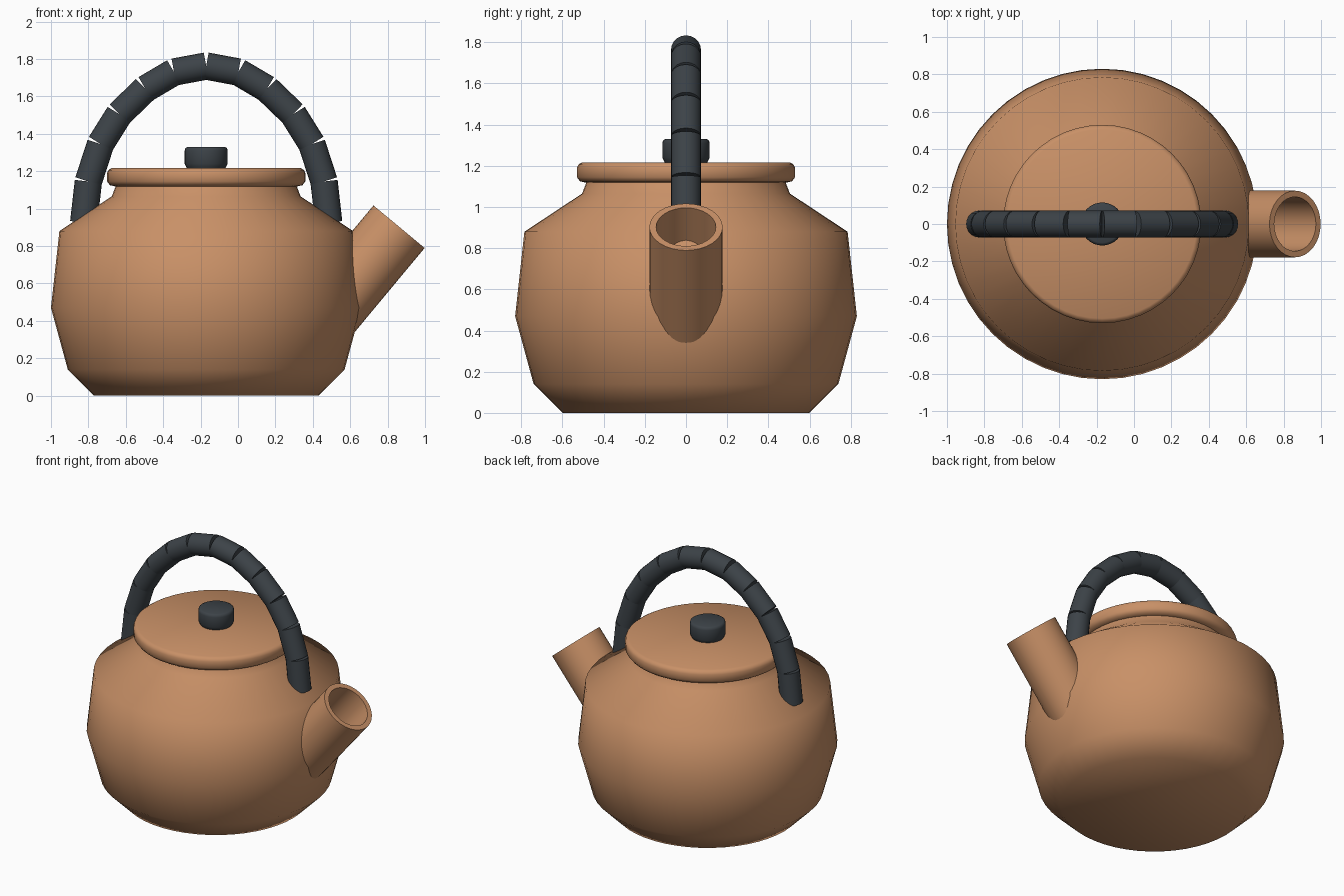
import bpy, bmesh, math
from mathutils import Vector

cube = bpy.data.objects.get("Cube")
if cube:
    bpy.data.objects.remove(cube, do_unlink=True)

AXIS_X = -0.17  # vertical axis of the pot


def material(name, rgb):
    mat = bpy.data.materials.new(name)
    mat.use_nodes = True
    colour = (*rgb, 1.0)
    mat.diffuse_color = colour
    bsdf = next(n for n in mat.node_tree.nodes if n.type == 'BSDF_PRINCIPLED')
    bsdf.inputs["Base Color"].default_value = colour
    return mat


clay = material("warm clay", (0.58, 0.28, 0.135))
charcoal = material("charcoal", (0.046, 0.056, 0.065))


def lathe(name, profile, origin, direction, sides, mat, angle, closed=False):
    """Spin (radius, height) points about an axis; open profiles get end caps."""
    bm = bmesh.new()
    rings = []
    for r, h in profile:
        rings.append([bm.verts.new((r * math.cos(a), r * math.sin(a), h))
                      for a in (2 * math.pi * i / sides for i in range(sides))])
    pairs = list(zip(rings, rings[1:]))
    if closed:
        pairs.append((rings[-1], rings[0]))
    else:
        bm.faces.new(rings[0][::-1])
        bm.faces.new(rings[-1])
    for low, high in pairs:
        for i in range(sides):
            j = (i + 1) % sides
            bm.faces.new((low[i], low[j], high[j], high[i]))
    bmesh.ops.recalc_face_normals(bm, faces=bm.faces)
    mesh = bpy.data.meshes.new(name)
    bm.to_mesh(mesh)
    bm.free()
    mesh.materials.append(mat)
    obj = bpy.data.objects.new(name, mesh)
    obj.location = origin
    obj.rotation_euler = Vector(direction).to_track_quat('Z', 'Y').to_euler()
    bpy.context.collection.objects.link(obj)
    bpy.ops.object.select_all(action='DESELECT')
    obj.select_set(True)
    bpy.context.view_layer.objects.active = obj
    bpy.ops.object.shade_smooth_by_angle(angle=math.radians(angle))
    return obj


UP = (0, 0, 1)

# Pot body with shoulder and neck
lathe("pot_body", [(0.60, 0), (0.74, 0.14), (0.83, 0.47), (0.785, 0.88),
                   (0.505, 1.065), (0.48, 1.13)], (AXIS_X, 0, 0), UP, 48, clay, 60)

# Lid with rounded rim
lathe("lid", [(0.485, 1.118), (0.515, 1.125), (0.53, 1.145), (0.53, 1.19),
              (0.523, 1.206), (0.505, 1.217)], (AXIS_X, 0, 0), UP, 48, clay, 50)

# Knob
lathe("lid_knob", [(0.10, 1.21), (0.108, 1.226), (0.115, 1.24), (0.115, 1.31),
                   (0.111, 1.324), (0.10, 1.33)], (AXIS_X, 0, 0), UP, 32, charcoal, 50)

# Hollow spout, its lower end buried in the body
lathe("spout", [(0.178, -0.70), (0.178, 0), (0.145, 0), (0.145, -0.70)],
      (0.861, 0, 0.903), (0.64, 0, 0.77), 32, clay, 40, closed=True)

# Arched handle: straight wrapped segments joined along their centre line
half_arch = [(0, 1.762), (0.172, 1.73), (0.325, 1.64), (0.465, 1.505),
             (0.565, 1.345), (0.63, 1.145), (0.655, 0.925)]
for side, label in ((1, "left"), (-1, "right")):
    path = [Vector((AXIS_X + side * x, 0, z)) for x, z in half_arch]
    for n, (a, b) in enumerate(zip(path, path[1:]), 1):
        lathe(f"handle_segment_{label}_{n}", [(0.073, 0), (0.073, (b - a).length)],
              a, b - a, 20, charcoal, 40)
